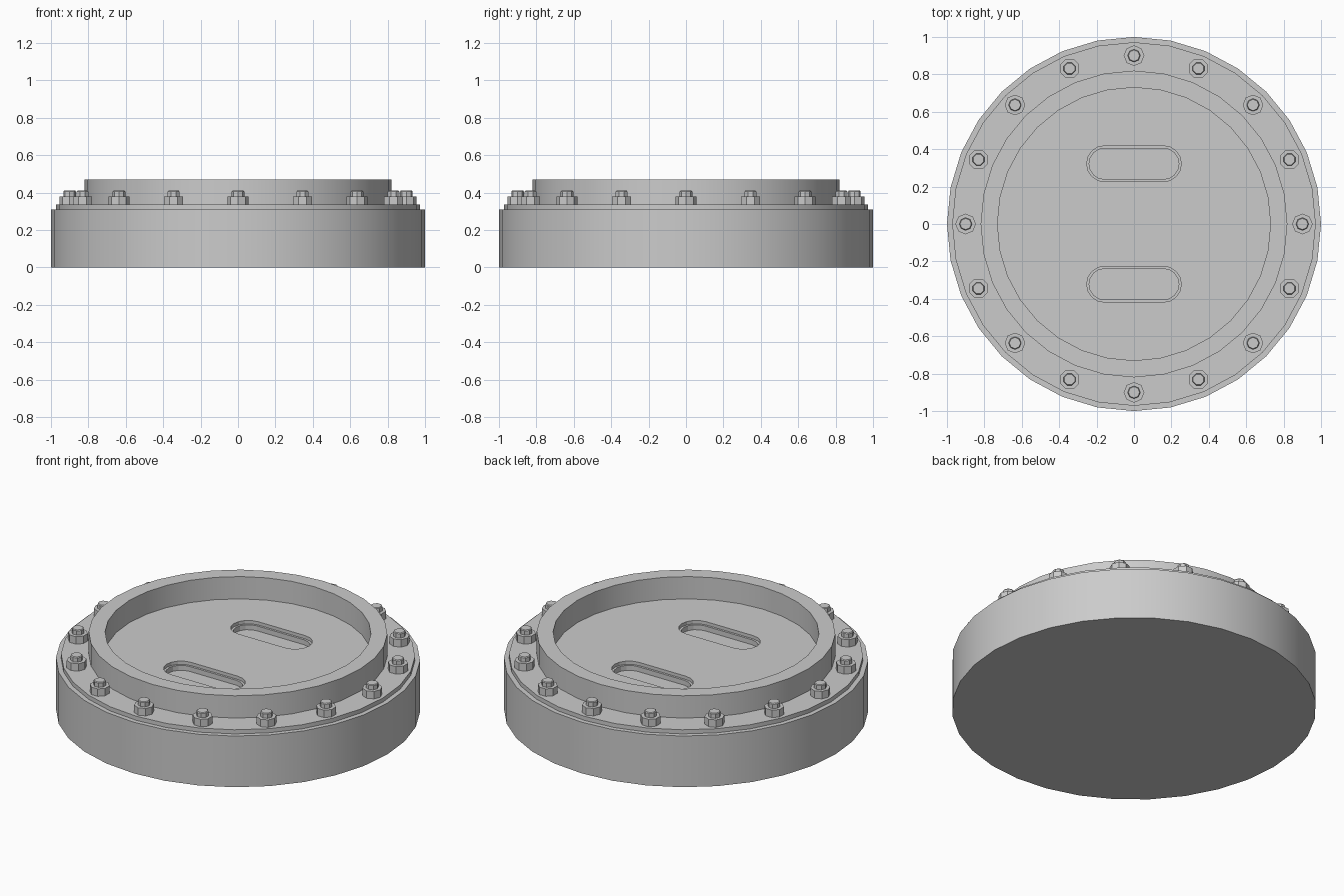
import bpy, bmesh
from math import pi, cos, sin

if "Cube" in bpy.data.objects:
    bpy.data.objects.remove(bpy.data.objects["Cube"])


def circle(r, n, a0=0.0):
    return [(r * cos(a0 + 2 * pi * i / n), r * sin(a0 + 2 * pi * i / n)) for i in range(n)]


def stadium(r, half, n=8):
    # rounded slot outline: two half circles, centres at +-half on x
    right = [(half + r * cos(-pi / 2 + pi * i / n), r * sin(-pi / 2 + pi * i / n)) for i in range(n + 1)]
    return right + [(-x, -y) for x, y in right]


def loft(name, layers, loc=(0, 0, 0), rot=0.0):
    # stack of outlines (outline, z), capped at both ends
    bm = bmesh.new()
    rings = [[bm.verts.new((x, y, z)) for x, y in o] for o, z in layers]
    n = len(rings[0])
    for a, b in zip(rings, rings[1:]):
        for i in range(n):
            j = (i + 1) % n
            bm.faces.new((a[i], a[j], b[j], b[i]))
    bm.faces.new(rings[0][::-1])
    bm.faces.new(rings[-1])
    bmesh.ops.recalc_face_normals(bm, faces=bm.faces)
    me = bpy.data.meshes.new(name)
    bm.to_mesh(me)
    bm.free()
    ob = bpy.data.objects.new(name, me)
    ob.location, ob.rotation_euler.z = loc, rot
    bpy.context.collection.objects.link(ob)
    return ob


def smooth(ob):
    bpy.ops.object.select_all(action='DESELECT')
    bpy.context.view_layer.objects.active = ob
    ob.select_set(True)
    bpy.ops.object.shade_smooth_by_angle(angle=pi / 6)


SIDES = 32
TOP = 0.335

# stepped drum body with raised ring around the recessed lid
body = loft("drum_body", [(circle(r, SIDES), z) for r, z in [
    (1, 0), (1, 0.31), (0.972, 0.31), (0.972, TOP), (0.82, TOP),
    (0.82, 0.47), (0.73, 0.47), (0.73, TOP)]])
smooth(body)

# two stepped handle slots cut into the lid
for side in (-1, 1):
    cutter = loft("slot_cutter", [
        (stadium(0.083, 0.157), 0.285), (stadium(0.083, 0.157), 0.315),
        (stadium(0.096, 0.157), 0.315), (stadium(0.096, 0.157), 0.40)],
        loc=(0, side * 0.322, 0))
    cutter.hide_render = True
    cutter.hide_set(True)
    mod = body.modifiers.new("slot", 'BOOLEAN')
    mod.operation, mod.solver, mod.object = 'DIFFERENCE', 'EXACT', cutter

# ring of nuts with bolt ends
for i in range(16):
    a = 2 * pi * i / 16
    loft(f"bolt_{i:02d}", [(circle(r, 8), z) for r, z in [
        (0.055, TOP - 0.005), (0.055, 0.38), (0.034, 0.38), (0.034, 0.405), (0.03, 0.41)]],
        loc=(0.9 * cos(a), 0.9 * sin(a), 0), rot=a)
